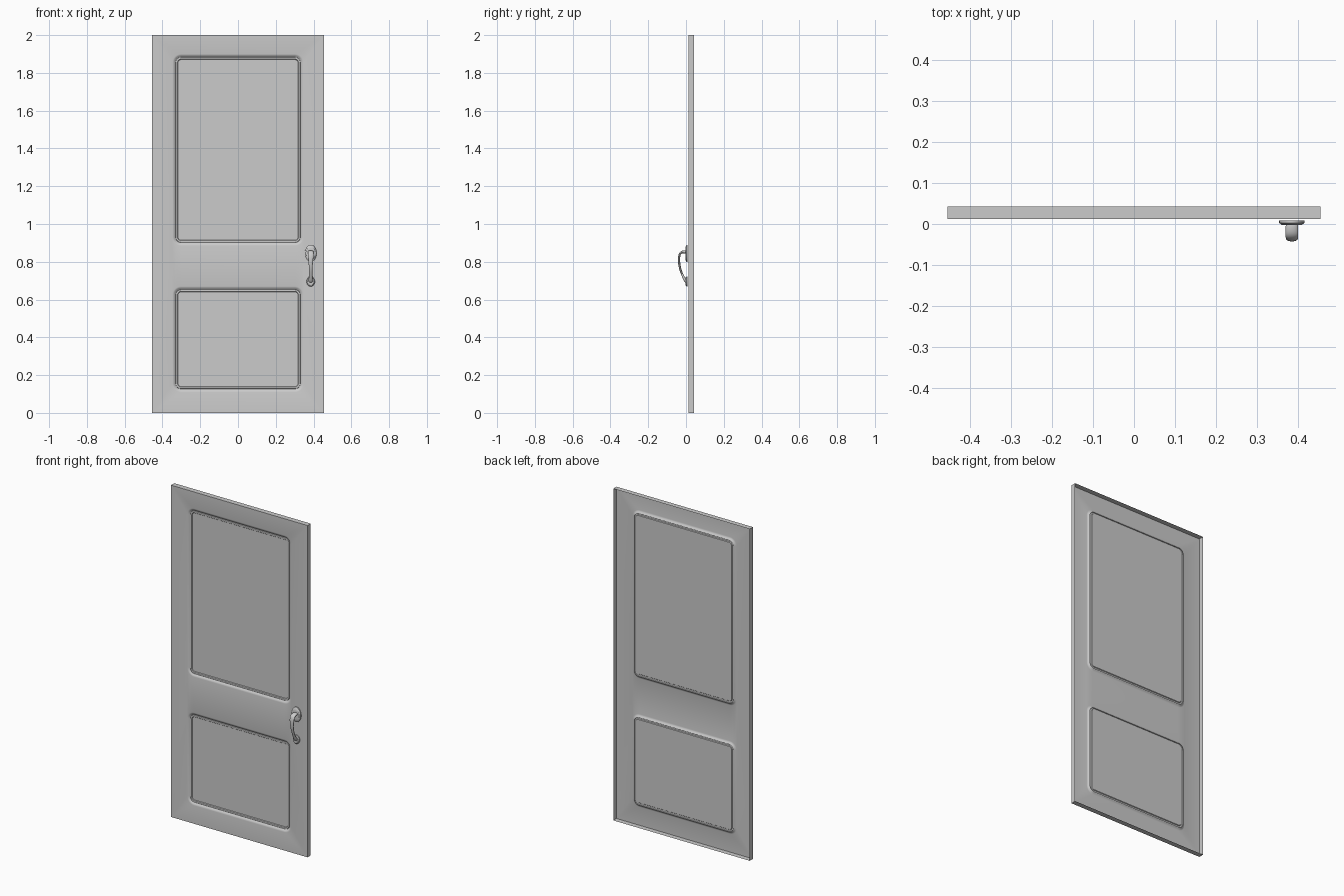
import bpy, bmesh, math
from mathutils import Vector

if "Cube" in bpy.data.objects:
    bpy.data.objects.remove(bpy.data.objects["Cube"])

FRONT, BACK = 0.012, 0.043
HX = 0.385  # handle centre line


def finish(name, bm, recalc=True, angle=35):
    if recalc:
        bmesh.ops.recalc_face_normals(bm, faces=bm.faces)
    me = bpy.data.meshes.new(name)
    bm.to_mesh(me)
    bm.free()
    ob = bpy.data.objects.new(name, me)
    bpy.context.collection.objects.link(ob)
    bpy.ops.object.select_all(action='DESELECT')
    ob.select_set(True)
    bpy.context.view_layer.objects.active = ob
    bpy.ops.object.shade_smooth_by_angle(angle=math.radians(angle))
    return ob


def bridge(bm, a, b):
    n = len(a)
    return [bm.faces.new((a[i], a[(i + 1) % n], b[(i + 1) % n], b[i])) for i in range(n)]


def rounded_rect(bm, x, z0, z1, r, y, seg=6):
    verts = []
    corners = [(x - r, z0 + r, -90), (x - r, z1 - r, 0), (-x + r, z1 - r, 90), (-x + r, z0 + r, 180)]
    for cx, cz, start in corners:
        for i in range(seg + 1):
            a = math.radians(start + 90 * i / seg)
            verts.append(bm.verts.new((cx + r * math.cos(a), y, cz + r * math.sin(a))))
    return verts


def loop_edges(bm, vs):
    out = []
    for i in range(len(vs)):
        a, b = vs[i], vs[(i + 1) % len(vs)]
        out.append(bm.edges.get((a, b)) or bm.edges.new((a, b)))
    return out


# Door skin: pressed front sheet with side walls, open at the back
bm = bmesh.new()
rim = [[bm.verts.new((x, y, z)) for x, z in ((-.455, 0), (.455, 0), (.455, 2), (-.455, 2))]
       for y in (FRONT, BACK)]
bridge(bm, rim[0], rim[1])
outline = loop_edges(bm, rim[0])
# Moulding profile: inset from the outer edge, depth
PROFILE = [(0, 0), (.005, .001), (.010, .004), (.014, .008), (.017, .009),
           (.018, .004), (.022, .003), (.027, .004), (.030, .008)]
for z0, z1 in ((.885, 1.90), (.11, .67)):
    rings = [rounded_rect(bm, .347 - d, z0 + d, z1 - d, .045 - d, FRONT + h) for d, h in PROFILE]
    for a, b in zip(rings, rings[1:]):
        bridge(bm, a, b)
    bm.faces.new(rings[-1])
    outline += loop_edges(bm, rings[0])
bmesh.ops.triangle_fill(bm, use_beauty=True, use_dissolve=False, edges=outline, normal=(0, -1, 0))
finish("door_panel", bm)


# Stepped oval mounting plates
def plate(name, z, rx, rz):
    bm = bmesh.new()
    rings = []
    for s, y in ((1, .009), (1, .003), (.93, .001), (.86, .000), (.80, -.002), (.55, -.003)):
        rings.append([bm.verts.new((HX + rx * s * math.cos(t), y, z + rz * s * math.sin(t)))
                      for t in (math.tau * i / 32 for i in range(32))])
    for a, b in zip(rings, rings[1:]):
        bridge(bm, a, b)
    bm.faces.new(rings[0])
    bm.faces.new(rings[-1])
    finish(name, bm)


plate("upper_plate", .845, .031, .045)
plate("lower_plate", .695, .022, .026)

# Curved grip: ellipse swept along a path of (y, z, half width, half thickness)
PATH = [(.005, .851, .016, .010), (-.010, .853, .016, .009), (-.026, .851, .016, .007),
        (-.035, .839, .016, .006), (-.0375, .815, .014, .006), (-.036, .785, .011, .006),
        (-.029, .755, .009, .006), (-.018, .728, .009, .006), (-.007, .705, .012, .008),
        (.005, .692, .015, .010)]
bm = bmesh.new()
rings = []
for i, (y, z, w, t) in enumerate(PATH):
    p, q = PATH[max(i - 1, 0)], PATH[min(i + 1, len(PATH) - 1)]
    tan = Vector((0, q[0] - p[0], q[1] - p[1])).normalized()
    nor = tan.cross(Vector((1, 0, 0)))
    rings.append([bm.verts.new(Vector((HX + w * math.cos(a), y, z)) + nor * t * math.sin(a))
                  for a in (math.tau * k / 12 for k in range(12))])
for a, b in zip(rings, rings[1:]):
    bridge(bm, a, b)
bm.faces.new(rings[0])
bm.faces.new(rings[-1])
grip = finish("handle_grip", bm, angle=60)
grip.modifiers.new("smooth", 'SUBSURF').levels = 2
